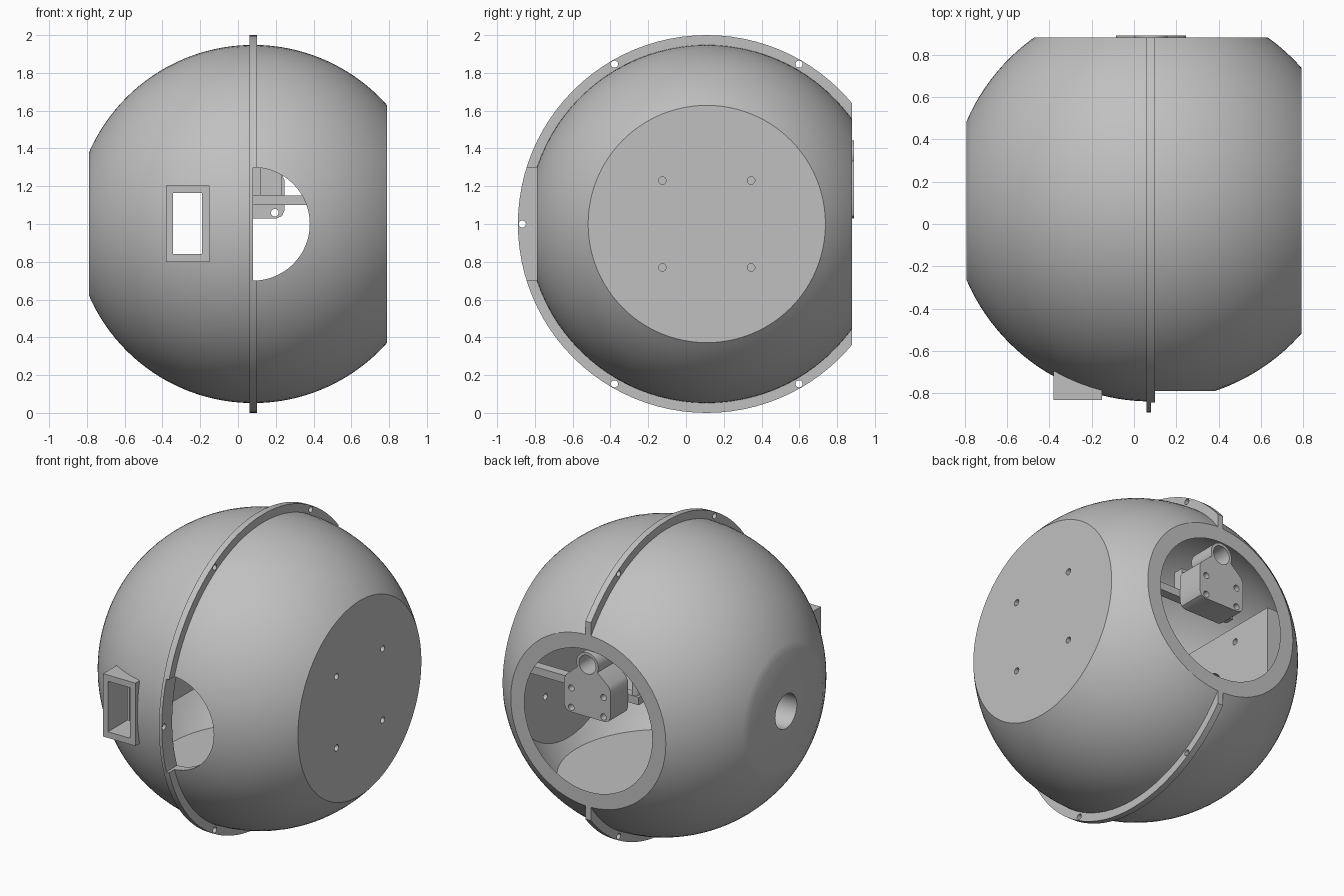
import bpy, bmesh, math
from mathutils import Vector, Matrix

if "Cube" in bpy.data.objects:
    bpy.data.objects.remove(bpy.data.objects["Cube"])

CENTRE = Vector((0.08, 0.11, 1.0))   # all parts are laid out around the ball centre
OUTER, INNER, FLANGE = 0.948, 0.895, 1.0
BACK = 0.77

grey = bpy.data.materials.new("plain grey")
grey.use_nodes = True
grey.diffuse_color = (0.53, 0.53, 0.53, 1)
grey.node_tree.nodes["Principled BSDF"].inputs["Base Color"].default_value = (0.53, 0.53, 0.53, 1)


def make(name, bm):
    bmesh.ops.recalc_face_normals(bm, faces=bm.faces)
    mesh = bpy.data.meshes.new(name)
    bm.to_mesh(mesh)
    bm.free()
    obj = bpy.data.objects.new(name, mesh)
    bpy.context.collection.objects.link(obj)
    obj.location = CENTRE
    mesh.materials.append(grey)
    return obj


def box(name, low, high):
    low, high = Vector(low), Vector(high)
    bm = bmesh.new()
    bmesh.ops.create_cube(bm, size=1)
    bmesh.ops.scale(bm, vec=high - low, verts=bm.verts)
    bmesh.ops.translate(bm, vec=(low + high) / 2, verts=bm.verts)
    return make(name, bm)


def rod(name, start, end, radius, sides=32):
    start, end = Vector(start), Vector(end)
    axis = end - start
    turn = axis.to_track_quat('Z', 'Y').to_matrix().to_4x4()
    bm = bmesh.new()
    bmesh.ops.create_cone(bm, cap_ends=True, segments=sides, radius1=radius, radius2=radius,
                          depth=axis.length, matrix=Matrix.Translation((start + end) / 2) @ turn)
    return make(name, bm)


def combine(obj, other, how='DIFFERENCE'):
    mod = obj.modifiers.new("cut", 'BOOLEAN')
    mod.operation, mod.object, mod.solver = how, other, 'EXACT'
    bpy.context.view_layer.objects.active = obj
    bpy.ops.object.modifier_apply(modifier=mod.name)
    bpy.data.objects.remove(other)


def smooth(obj):
    bpy.ops.object.select_all(action='DESELECT')
    obj.select_set(True)
    bpy.context.view_layer.objects.active = obj
    bpy.ops.object.shade_smooth_by_angle(angle=math.radians(30))


def arc(radius, x_from, x_to, steps=24):
    a, b = math.acos(x_from / radius), math.acos(x_to / radius)
    return [(radius * math.cos(a + (b - a) * i / steps), radius * math.sin(a + (b - a) * i / steps))
            for i in range(steps + 1)]


def half_shell(name, side, flat, wall):
    """Hollow half ball with a flat end and a flange, turned about the x axis."""
    profile = [(flat, 0)] + arc(OUTER, flat, 0.02) + [(0.02, FLANGE), (0, FLANGE)]
    profile += arc(INNER, 0, wall) + [(wall, 0)]
    bm = bmesh.new()
    verts = [bm.verts.new((side * x, 0, r)) for x, r in profile]
    edges = [bm.edges.new(pair) for pair in zip(verts, verts[1:])]
    bmesh.ops.spin(bm, geom=verts + edges, cent=(0, 0, 0), axis=(1, 0, 0),
                   angle=math.tau, steps=96)
    bmesh.ops.remove_doubles(bm, verts=bm.verts, dist=0.0001)
    obj = make(name, bm)
    combine(obj, box("cutter", (-2, BACK, -2), (2, 2, 2)))
    # Bolt holes around the flange
    for degrees in range(60, 301, 60):
        a = math.radians(degrees)
        y, z = 0.977 * math.cos(a), 0.977 * math.sin(a)
        combine(obj, rod("cutter", (-0.1, y, z), (0.1, y, z), 0.019, 16))
    return obj


def screw_holes(obj, x_from, x_to):
    for y in (-0.235, 0.235):
        for z in (-0.23, 0.23):
            combine(obj, rod("cutter", (x_from, y, z), (x_to, y, z), 0.02, 20))


# Left half with mounting flat and a half-round front opening
left = half_shell("left_shell", 1, 0.71, 0.68)
screw_holes(left, 0.6, 0.8)
combine(left, rod("cutter", (0, -1.2, 0), (0, -0.5, 0), 0.3, 64))
smooth(left)

# Right half with window frame and cable hole
right = half_shell("right_shell", -1, 0.87, 0.82)
combine(right, box("frame", (-0.46, -0.94, -0.2), (-0.23, -0.74, 0.205)), 'UNION')
combine(right, box("cutter", (-0.425, -1.2, -0.16), (-0.27, -0.5, 0.165)))
combine(right, rod("cutter", (-1, 0, 0), (-0.7, 0, 0), 0.11, 48))
smooth(right)

# Inner mounting block, trimmed to the ball
block = box("inner_mount", (-0.83, -0.53, -0.33), (-0.56, 0.53, 0.33))
bm = bmesh.new()
bmesh.ops.create_uvsphere(bm, u_segments=64, v_segments=32, radius=0.9)
combine(block, make("trim", bm), 'INTERSECT')
screw_holes(block, -0.65, -0.5)
combine(block, rod("cutter", (-1, 0, 0), (-0.5, 0, 0), 0.11, 48))
smooth(block)

# Floor inside the ball
smooth(rod("inner_floor", (0, 0, -0.66), (0, 0, -0.64), 0.625, 64))

# Bracket body at the back opening
outline = [(0.125, 0.03), (0.153, 0.042), (0.165, 0.07), (0.165, 0.235), (0.15, 0.265), (0.07, 0.335)]
outline += [(-x, z) for x, z in reversed(outline)]
bm = bmesh.new()
face = bm.faces.new([bm.verts.new((x, 0.6, z)) for x, z in outline])
moved = bmesh.ops.extrude_face_region(bm, geom=[face])["geom"]
bmesh.ops.translate(bm, vec=(0, 0.18, 0), verts=[v for v in moved if isinstance(v, bmesh.types.BMVert)])
bracket = make("bracket", bm)
combine(bracket, rod("tube", (0, 0.6, 0.365), (0, 0.78, 0.365), 0.078, 48), 'UNION')
combine(bracket, rod("cutter", (0, 0.5, 0.365), (0, 0.9, 0.365), 0.06, 48))
for x in (-0.115, 0.115):
    for z in (0.06, 0.185):
        combine(bracket, rod("cutter", (x, 0.5, z), (x, 0.9, z), 0.02, 20))
smooth(bracket)

# Support bar, small box and post carried by the bracket
box("support_bar", (-0.24, 0.54, 0.1), (0.67, 0.6, 0.15))
box("sensor_box", (0.04, 0.53, 0.15), (0.15, 0.6, 0.3))
smooth(rod("bar_post", (-0.2, 0.57, 0.1), (-0.2, 0.57, 0.24), 0.025, 24))
